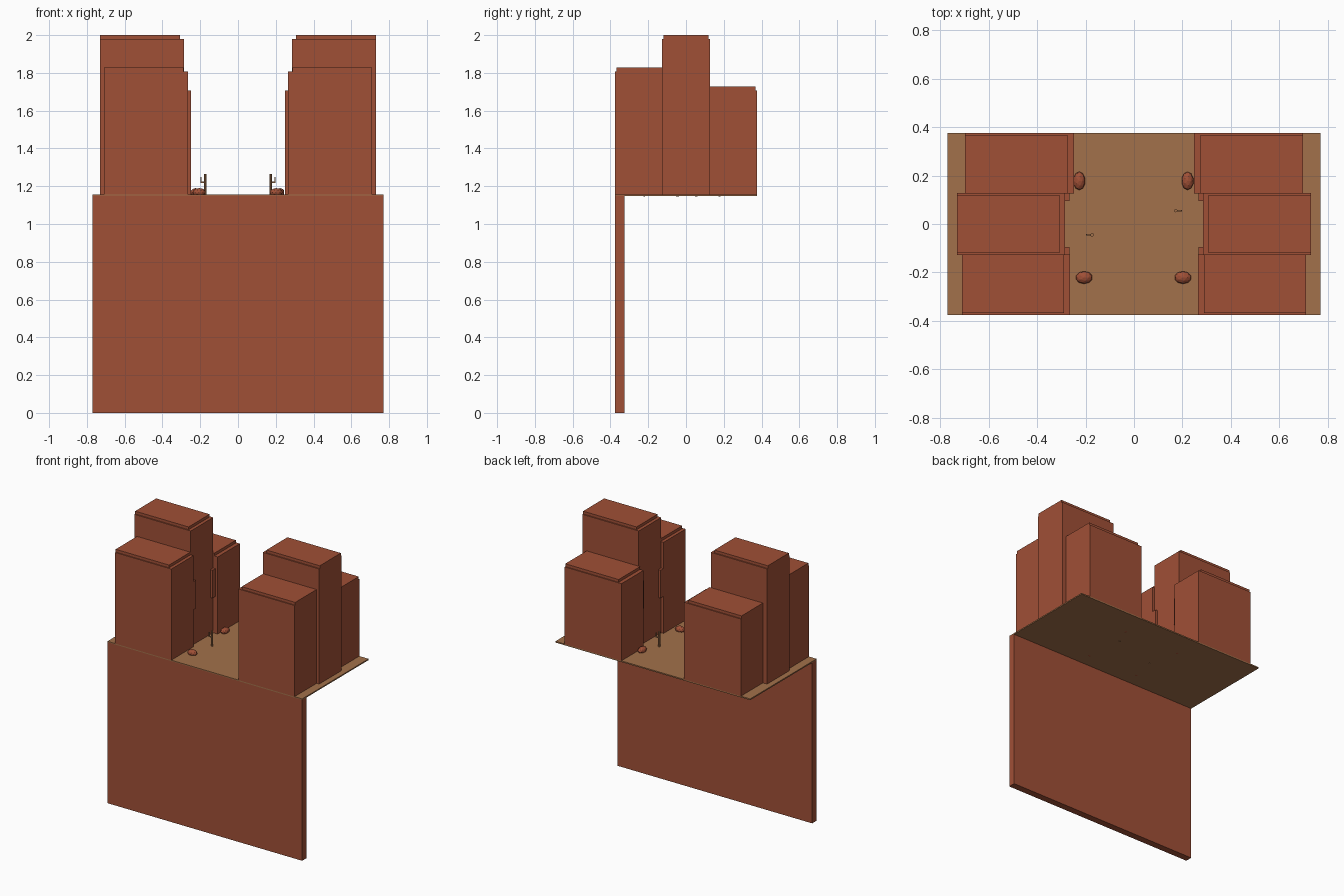
import bpy
import bmesh
import math

if "Cube" in bpy.data.objects:
    bpy.data.objects.remove(bpy.data.objects["Cube"])


def material(name, rgb):
    m = bpy.data.materials.new(name)
    m.diffuse_color = (*rgb, 1)
    m.use_nodes = True
    m.node_tree.nodes["Principled BSDF"].inputs["Base Color"].default_value = m.diffuse_color
    return m


RED = material("red rock", (0.352, 0.080, 0.037))
TAN = material("tan sand", (0.365, 0.165, 0.070))
FLOOR = 1.157


def finish(name, bm, mat):
    bmesh.ops.recalc_face_normals(bm, faces=bm.faces)
    me = bpy.data.meshes.new(name)
    bm.to_mesh(me)
    bm.free()
    me.materials.append(mat)
    ob = bpy.data.objects.new(name, me)
    bpy.context.collection.objects.link(ob)
    return ob


def add_box(bm, x, y, z):
    vs = bmesh.ops.create_cube(bm, size=1)["verts"]
    for v in vs:
        for i, (a, b) in enumerate((x, y, z)):
            v.co[i] = a if v.co[i] < 0 else b


def box(name, x, y, z, mat):
    bm = bmesh.new()
    add_box(bm, x, y, z)
    return finish(name, bm, mat)


def span(side, a, b):
    return tuple(sorted((side * a, side * b)))


# Cliff face and plateau floor
box("cliff_wall", (-0.77, 0.77), (-0.375, -0.325), (0, 1.15), RED)
box("plateau_floor", (-0.77, 0.77), (-0.375, 0.375), (1.148, FLOOR), TAN)

# Rock towers: inner x, cap inner x, outer x, body y, cap y, top z
towers = {
    "front": (0.265, 0.288, 0.71, (-0.375, -0.125), (-0.368, -0.125), 1.828),
    "middle": (0.285, 0.308, 0.73, (-0.127, 0.127), (-0.119, 0.119), 2.0),
    "back": (0.248, 0.275, 0.697, (0.125, 0.375), (0.125, 0.368), 1.728),
}
for side, label in ((-1, "left"), (1, "right")):
    for part, (inner, cap, outer, by, cy, top) in towers.items():
        # main mass with a slightly set back cap
        box(f"{label}_{part}_tower", span(side, inner, outer), by, (FLOOR, top - 0.02), RED)
        box(f"{label}_{part}_cap", span(side, cap, outer), cy, (top - 0.02, top), RED)
    # thin ledges on the inner face of the middle tower
    for n, y in enumerate(((-0.127, -0.095), (0.095, 0.127))):
        box(f"{label}_ledge_{n}", span(side, 0.267, 0.287), y, (1.42, 1.62), RED)


# Small faceted boulders
def boulder(name, x, y, rx, ry):
    bm = bmesh.new()
    bmesh.ops.create_icosphere(bm, subdivisions=2, radius=1)
    for v in bm.verts:
        v.co = (x + v.co.x * rx, y + v.co.y * ry, 1.168 + v.co.z * 0.022)
    finish(name, bm, RED)


for i, b in enumerate(((-0.226, 0.178, 0.025, 0.038), (0.221, 0.178, 0.025, 0.038),
                       (-0.206, -0.221, 0.035, 0.026), (0.202, -0.221, 0.035, 0.026))):
    boulder(f"boulder_{i}", *b)


# Small one-armed cactus plants
def cactus(name, side, y):
    bm = bmesh.new()
    x = side * 0.173
    bmesh.ops.create_cone(bm, cap_ends=True, segments=8, radius1=0.007, radius2=0.007, depth=0.12)
    for v in bm.verts:
        v.co.x += x
        v.co.y += y
        v.co.z += 1.205
    add_box(bm, span(side, 0.173, 0.199), (y - 0.003, y + 0.003), (1.217, 1.224))
    add_box(bm, span(side, 0.193, 0.199), (y - 0.003, y + 0.003), (1.217, 1.25))
    finish(name, bm, TAN)


cactus("left_cactus", -1, -0.045)
cactus("right_cactus", 1, 0.055)
